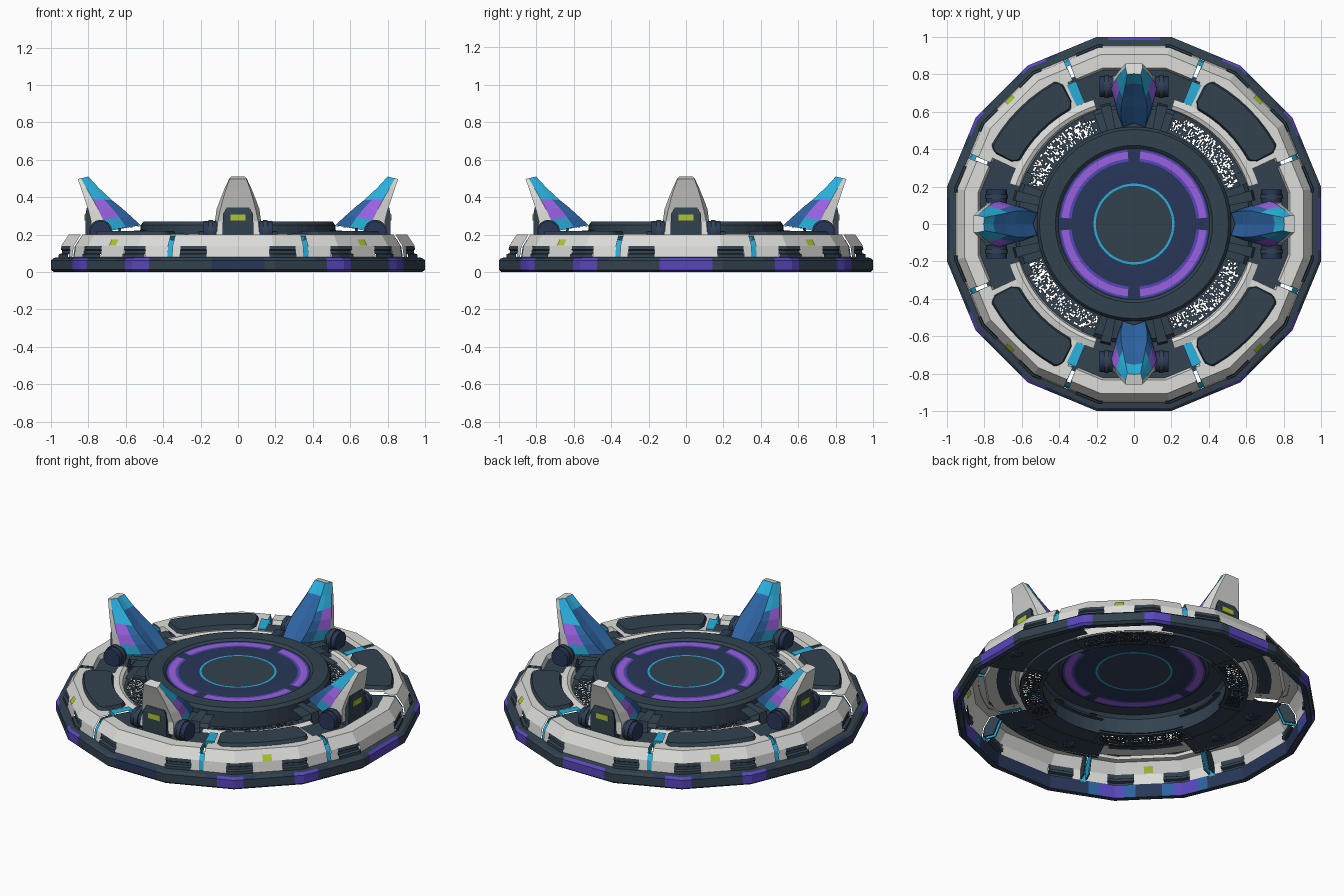
import bpy, bmesh, math, random
from mathutils import Matrix, Vector

if "Cube" in bpy.data.objects:
    bpy.data.objects.remove(bpy.data.objects["Cube"])

def srgb(*c):
    return tuple(((v / 255 + .055) / 1.055) ** 2.4 for v in c) + (1,)

COLOURS = {"slate": (50, 66, 79), "white": (220, 220, 217), "navy": (40, 55, 88), "blue": (44, 98, 160),
           "cyan": (42, 175, 220), "purple": (153, 97, 225), "indigo": (88, 70, 188), "lime": (172, 198, 50)}
MATS, IDX = [], {}
for n, c in COLOURS.items():
    m = bpy.data.materials.new(n)
    m.diffuse_color = srgb(*c)
    m.use_nodes = True
    m.node_tree.nodes["Principled BSDF"].inputs["Base Color"].default_value = m.diffuse_color
    IDX[n] = len(MATS)
    MATS.append(m)

def finish(name, bm, smooth=False):
    bmesh.ops.remove_doubles(bm, verts=bm.verts, dist=1e-5)
    me = bpy.data.meshes.new(name)
    bm.to_mesh(me)
    bm.free()
    for m in MATS:
        me.materials.append(m)
    ob = bpy.data.objects.new(name, me)
    bpy.context.collection.objects.link(ob)
    if smooth:
        bpy.context.view_layer.objects.active = ob
        ob.select_set(True)
        bpy.ops.object.shade_smooth_by_angle(angle=math.radians(35))
        ob.select_set(False)

def sweep(name, prof, spans, mat, facet=False):
    """Sweep an (r, z) profile around z over lists of angles; mat(angle, row) gives a colour or None."""
    bm = bmesh.new()
    pf = prof if callable(prof) else (lambda a: prof)
    mf = mat if callable(mat) else (lambda a, j: mat)
    for angs in spans:
        grid = []
        for a in angs:
            k = 1 / math.cos(math.radians((a + 11.25) % 22.5 - 11.25)) if facet else 1
            t = math.radians(a)
            grid.append([bm.verts.new((r * k * math.cos(t), r * k * math.sin(t), z)) for r, z in pf(a)])
        for i in range(len(angs) - 1):
            for j in range(len(grid[0]) - 1):
                c = mf((angs[i] + angs[i + 1]) / 2, j)
                if c:
                    f = bm.faces.new((grid[i][j], grid[i + 1][j], grid[i + 1][j + 1], grid[i][j + 1]))
                    f.material_index = IDX[c]
    finish(name, bm)

def angs(a0, a1, extra=(), step=11.25):
    k = range(math.ceil(a0 / step), math.ceil(a1 / step))
    return sorted({a0, a1} | {e for e in extra if a0 < e < a1} | {i * step for i in k})

def off(a, start):
    """Signed angle from the nearest of start + 90 k."""
    return (a - start + 45) % 90 - 45

CARD = [0, 90, 180, 270]
DIAG = [45, 135, 225, 315]

# base ring with purple and navy patches
patch = [d + s + e for d in DIAG for s in (-12.5, 12.5) for e in (-4.2, -8, 4.2, 8)]
patch += [c + e for c in CARD + [360] for e in (-8, 8)]

def base_col(a, j):
    q = abs(abs(off(a, 45)) - 12.5)
    if j in (1, 2, 3, 5) and q < 4.2:
        return "indigo"
    if abs(off(a, 0)) < 8 and j in (1, 2, 3, 5):
        return "indigo" if a < 100 or a > 350 else "navy"
    return ("blue" if q < 8 else "navy") if j == 5 else "navy" if j in (0, 3) and q < 8 else "slate"
sweep("base_ring", [(.955, 0), (.985, 0), (1, .012), (1, .062), (.985, .075), (.95, .08), (.955, 0)],
      [angs(0, 360, patch)], base_col, facet=True)

# white armour segments with notches along the lower edge
def notch(a):
    return abs(abs(off(a, 45)) - 9.5) < 4.4 or abs(abs(off(a, 0)) - 14.5) < 4.4

pairs = ((CARD + [360], 14.5), (DIAG + [405], 9.5))
bounds = [c + s * w + e for cs, w in pairs for c in cs for s in (-1, 1) for e in (-4.4, 4.4)]
segs = [angs(22.5 * k + .8, 22.5 * (k + 2) - .8, bounds) for k in range(1, 17, 2)]
sweep("armour_ring", [(.955, .075), (.945, .14), (.905, .2), (.835, .2), (.822, .17)], segs,
      lambda a, j: None if j == 0 and notch(a) else "white", facet=True)
vents = [angs(c + s * w - 4.5, c + s * w + 4.5) for cs, w in pairs for c in cs[:4] for s in (-1, 1)]
sweep("notch_vents", [(.96, .075), (.958, .095), (.942, .1), (.94, .115), (.948, .12), (.942, .142)], vents,
      "slate", facet=True)

# cyan strips in the armour gaps and blocks beside two of the fins
sweep("gap_strips", [(.948, .07), (.938, .135), (.915, .17)],
      [[22.5 * k - 1, 22.5 * k + 1] for k in range(1, 17, 2)], "cyan", facet=True)
sweep("cyan_blocks", [(.825, .17), (.825, .207), (.70, .202), (.70, .17)],
      [[c + s * 24 - 1.9, c + s * 24 + 1.9] for c in (90, 270) for s in (-1, 1)], "cyan")

# lime lamps on the diagonal segments, seen outside and inside
for nm, o in (("lamps_outer", .006), ("lamps_inner", -.006)):
    sweep(nm, [(.944 + o, .142), (.922 + o, .174)], [[d - 1.6, d + 1.6] for d in DIAG], "lime", facet=True)

# deck: beds under the panels, dark floors around the fins
sweep("panel_beds", [(.84, .2), (.77, .198), (.69, .195)],
      [[d + t for t in (-20, -16, -11, -5.5, 0, 5.5, 11, 16, 20)] for d in DIAG],
      lambda a, j: "slate" if j == 1 and abs(off(a, 45)) < 16 else "white")
sweep("fin_floors", [(.85, .175), (.60, .165)], [angs(c - 26, c + 26, step=6.5) for c in CARD], "slate")

def panel(a):
    d = abs(off(a, 45))
    e = .035 if d > 17.9 else .028 if d > 17 else .008 if d > 15.9 else 0
    z = .2 if d > 17.9 else .22
    return [(.872 - e, .198), (.862 - e, z), (.708 + e, z), (.698 + e, .195)]
sweep("deck_panels", panel, [[d + t for t in (-18, -17.5, -16.5, -15.5, -10, -5, 0, 5, 10, 15.5, 16.5, 17.5, 18)]
                             for d in DIAG], "slate")

# white inner arcs
sweep("inner_arcs", [(.70, .195), (.665, .205), (.645, .195), (.635, .15)],
      [angs(d - 27, d + 27, step=4.5) for d in DIAG], "white")

# perforated grilles with solid rims: two matching layers so the holes look deep
n, w = 14, 76
for nm, z in (("grille_top", .155), ("grille_bottom", .14)):
    random.seed(4)
    sweep(nm, [(.64 - .13 * i / n, z) for i in range(n + 1)],
          [[d - 27 + 54 * i / w for i in range(w + 1)] for d in DIAG],
          lambda a, j: "slate" if j < 2 or j > n - 3 or abs(off(a, 45)) > 24.5 or random.random() < .66 else None)

# spokes carrying the fins
sweep("spokes", [(.53, .15), (.64, .15), (.64, .195), (.62, .215), (.5, .225)],
      [angs(c - 20, c + 20, step=5) for c in CARD], "slate")
sweep("spoke_rails", [(.66, .17), (.65, .235), (.5, .245)],
      [[c + s * 13.5 - 2.5, c + s * 13.5 + 2.5] for c in CARD for s in (-1, 1)], "slate")

# central pad with purple and cyan rings
RINGS = ["slate"] * 4 + ["navy", "indigo", "purple", "indigo", "navy", "navy", "cyan", "slate"]
sweep("central_pad", [(.52, .14), (.52, .25), (.505, .27), (.42, .27), (.405, .257), (.397, .257), (.387, .257),
                      (.35, .257), (.335, .257), (.27, .26), (.216, .26), (.204, .26), (0, .26)],
      [angs(0, 360, [c + s for c in CARD + [360] for s in (-5, 5)], 7.5)],
      lambda a, j: "navy" if 5 <= j <= 7 and abs(off(a, 0)) < 5 else RINGS[j])

# fins: lofted sections of (outer x, z), half width, middle half width, (inner x, z), half width
FIN = [((.795, .2), .115, .12, (.52, .25), .06), ((.785, .27), .108, .122, (.575, .3), .07),
       ((.80, .33), .095, .115, (.625, .345), .07), ((.82, .39), .08, .095, (.675, .385), .06),
       ((.84, .45), .062, .07, (.745, .45), .045), ((.857, .497), .045, .046, (.80, .51), .035)]
SIDE = ["cyan", "purple", "purple", "cyan", "cyan"]
INNER = ["blue", "blue", "blue", "blue", "cyan"]

def fin(bm, rot):
    secs = []
    for (ox, oz), wo, wm, (ix, iz), wi in FIN:
        row = [(0, wo), (.3, wm), (.72, (wm + wi) / 2), (1, wi), (.93, 0)]
        row += [(t, -h) for t, h in row[3::-1]]
        secs.append([bm.verts.new(rot @ Vector((ox + (ix - ox) * t, h, oz + (iz - oz) * t))) for t, h in row])
    for i in range(5):
        cols = ["white", SIDE[i], "blue" if i < 3 else "cyan", INNER[i]]
        cols = cols + cols[::-1] + ["white"]
        for j in range(9):
            k = (j + 1) % 9
            f = bm.faces.new((secs[i][j], secs[i][k], secs[i + 1][k], secs[i + 1][j]))
            f.material_index = IDX[cols[j]]
    bm.faces.new(secs[-1]).material_index = IDX["white"]
    bm.faces.new(secs[0][::-1]).material_index = IDX["slate"]

def prism(bm, rot, side, half, col):
    """Extrude an (x, z) outline sideways, with a half width per point."""
    l, r = ([bm.verts.new(rot @ Vector((x, s * h, z))) for (x, z), h in zip(side, half)] for s in (1, -1))
    fs = [bm.faces.new(l), bm.faces.new(r[::-1])]
    for i in range(len(l)):
        k = (i + 1) % len(l)
        fs.append(bm.faces.new((l[i], r[i], r[k], l[k])))
    for f in fs:
        f.material_index = IDX[col]

fins, mounts, lamps, hinges, webs = (bmesh.new() for _ in range(5))
for c in CARD:
    rot = Matrix.Rotation(math.radians(c), 4, 'Z')
    fin(fins, rot)
    # dark mount plate on the outer face, with a lime lamp
    prism(mounts, rot, [(.77, .17), (.815, .17), (.815, .31), (.808, .345), (.78, .345)],
          [.085, .085, .08, .06, .06], "slate")
    prism(lamps, rot, [(.812, .275), (.82, .275), (.82, .308), (.812, .308)], [.04] * 4, "lime")
    for s in (-1, 1):
        # thin webs closing the sides of the armour gaps, cyan inside and dark outside
        for e, col in ((-.75, "cyan"), (.75, "cyan"), (-1.05, "slate"), (1.05, "slate")):
            prism(webs, Matrix.Rotation(math.radians(c + s * 22.5 + e), 4, 'Z'),
                  [(.94, .08), (.935, .135), (.898, .192), (.83, .192), (.88, .08)], [.002] * 5, col)
        # hinge barrels either side of the fin
        for r, wd, y, col in ((.055, .07, .15, "navy"), (.062, .025, .145, "slate")):
            m = rot @ Matrix.Translation((.735, s * y, .217)) @ Matrix.Rotation(math.pi / 2, 4, 'X')
            g = bmesh.ops.create_cone(hinges, cap_ends=True, segments=16, radius1=r, radius2=r, depth=wd, matrix=m)
            for f in {f for v in g["verts"] for f in v.link_faces}:
                f.material_index = IDX[col]
for nm, bm in (("fins", fins), ("fin_mounts", mounts), ("fin_lamps", lamps), ("fin_hinges", hinges), ("gap_webs", webs)):
    bmesh.ops.recalc_face_normals(bm, faces=bm.faces)
    finish(nm, bm, nm == "fin_hinges")
